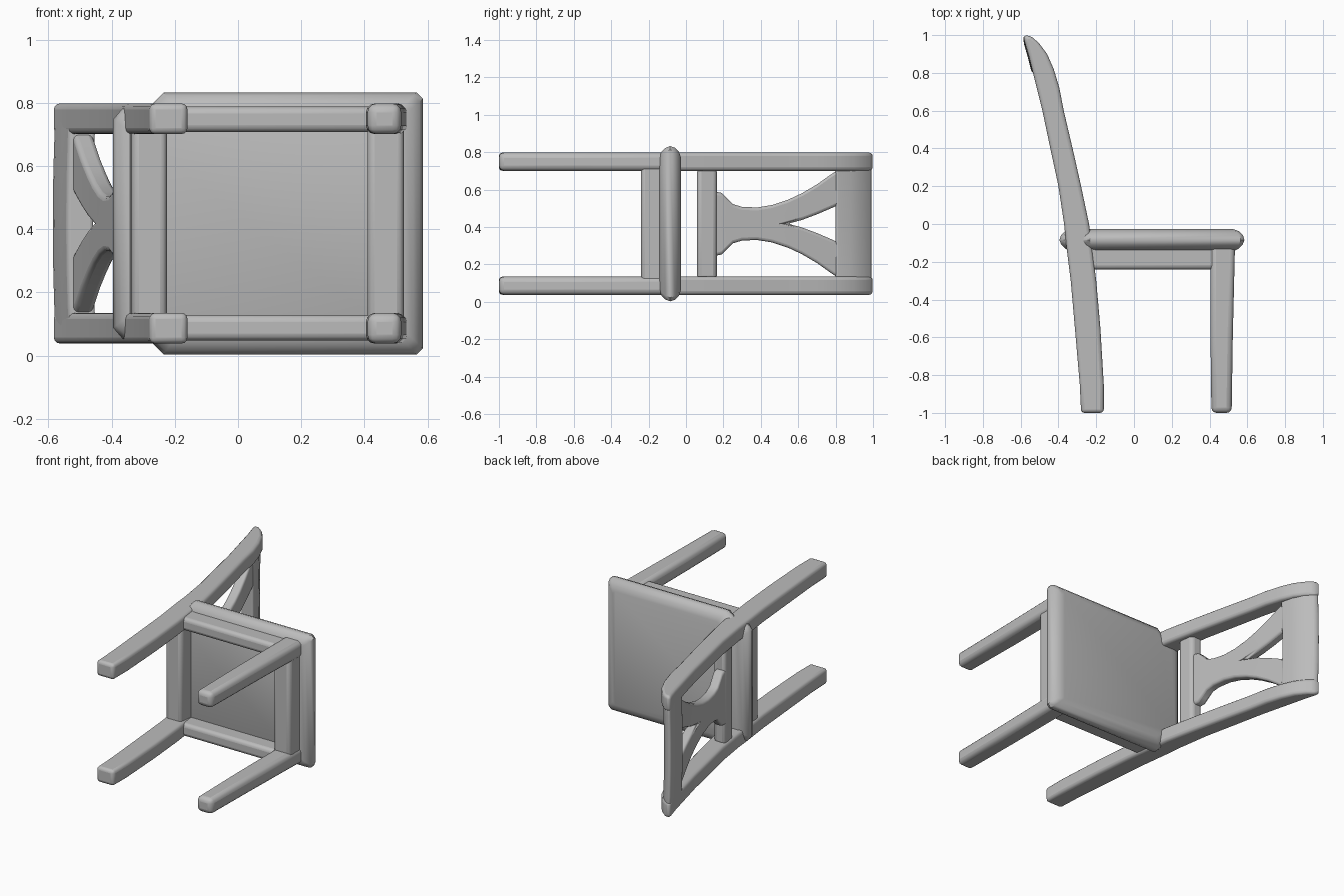
import bpy, bmesh, math

if "Cube" in bpy.data.objects:
    bpy.data.objects.remove(bpy.data.objects["Cube"])

C = 0.418  # height of the chair's symmetry plane (chair lies on its side)

grey = bpy.data.materials.new("grey")
grey.diffuse_color = (0.5, 0.5, 0.5, 1)
grey.use_nodes = True
grey.node_tree.nodes["Principled BSDF"].inputs["Base Color"].default_value = grey.diffuse_color


def finish(name, bm, bevel):
    bmesh.ops.recalc_face_normals(bm, faces=bm.faces)
    me = bpy.data.meshes.new(name)
    bm.to_mesh(me)
    bm.free()
    me.materials.append(grey)
    ob = bpy.data.objects.new(name, me)
    ob.location.z = C
    bpy.context.collection.objects.link(ob)
    if bevel:
        m = ob.modifiers.new("round", 'BEVEL')
        m.width, m.segments, m.limit_method = bevel, 3, 'ANGLE'
        m.angle_limit = math.radians(35)
    bpy.ops.object.select_all(action='DESELECT')
    ob.select_set(True)
    bpy.context.view_layer.objects.active = ob
    bpy.ops.object.shade_smooth_by_angle(angle=math.radians(40))
    return ob


def skin(bm, rings):
    """Join equal rings of points into a closed solid."""
    vs = [[bm.verts.new(p) for p in r] for r in rings]
    n = len(vs[0])
    for a, b in zip(vs, vs[1:]):
        for i in range(n):
            j = (i + 1) % n
            bm.faces.new((a[i], a[j], b[j], b[i]))
    bm.faces.new(vs[0][::-1])
    bm.faces.new(vs[-1])


def bar(name, stations, z0, z1, bevel=0.022):
    """Bar running along y; stations are (y, rear x, front x)."""
    bm = bmesh.new()
    skin(bm, [[(a, y, z0), (b, y, z0), (b, y, z1), (a, y, z1)]
              for y, a, b in stations])
    return finish(name, bm, bevel)


def rear(y):
    """Rear surface of the reclined back."""
    pts = [(0, -0.37), (0.2, -0.40), (0.6, -0.485), (0.85, -0.545), (1, -0.588)]
    for (y0, x0), (y1, x1) in zip(pts, pts[1:]):
        if y <= y1:
            return x0 + (x1 - x0) * (y - y0) / (y1 - y0)
    return pts[-1][1]


# Legs and back posts, one of each per side
post = [(-1, -0.28, -0.16), (-0.85, -0.287, -0.16), (-0.55, -0.313, -0.178),
        (-0.3, -0.335, -0.2), (-0.1, -0.36, -0.225), (0, -0.37, -0.238),
        (0.2, -0.40, -0.28), (0.4, -0.443, -0.325), (0.6, -0.485, -0.372),
        (0.72, -0.515, -0.395), (0.82, -0.54, -0.425), (0.9, -0.56, -0.46),
        (0.96, -0.578, -0.505), (0.998, -0.588, -0.55)]
front = [(-1, 0.41, 0.517), (-0.6, 0.405, 0.523), (-0.1, 0.405, 0.535)]
for s, side in ((-1, "right"), (1, "left")):
    lo, hi = sorted((s * 0.283, s * 0.38))
    bar("back_post_" + side, post, lo, hi)
    bar("front_leg_" + side, front, lo, hi, 0.028)
    lo, hi = sorted((s * 0.29, s * 0.37))
    bar("side_apron_" + side, [(-0.24, -0.25, 0.45), (-0.09, -0.25, 0.45)], lo, hi)

# Front and back aprons
bar("front_apron", [(-0.24, 0.41, 0.525), (-0.09, 0.41, 0.525)], -0.32, 0.32)
bar("back_apron", [(-0.24, -0.335, -0.225), (-0.09, -0.345, -0.225)], -0.32, 0.32)

# Seat with rounded rim, narrowing around the back posts
half = [(0.565, 0.415), (-0.235, 0.415), (-0.275, 0.375),
        (-0.365, 0.365), (-0.395, 0.33)]
outline = [(0.585, -0.395)] + [(x, -z) for x, z in half] + \
          [(x, z) for x, z in half[::-1]] + [(0.585, 0.395)]
bm = bmesh.new()
layers = [(-0.142, 0.055), (-0.13, 0.03), (-0.11, 0.01), (-0.085, 0),
          (-0.06, 0.008), (-0.038, 0.03), (-0.027, 0.06)]
skin(bm, [[(0.095 + (x - 0.095) * (1 - d / 0.49), y, z * (1 - d / 0.415))
           for x, z in outline] for y, d in layers])
finish("seat", bm, 0)

# Lower cross rail of the back
bar("lower_back_rail", [(0.06, rear(0.06) + 0.01, rear(0.06) + 0.09),
                        (0.165, rear(0.165) + 0.01, rear(0.165) + 0.09)],
    -0.3, 0.3)

# Top rail, bowed slightly to the rear
section = [(0.80, 0.0, 0.085), (0.88, 0.0, 0.085), (0.95, 0.0, 0.068), (0.993, 0.006, 0.035)]
bm = bmesh.new()
rings = []
for i in range(9):
    t = -1 + i / 4
    bow = 0.008 * (1 - t * t)
    loop = [(rear(y) + a - bow, y) for y, a, b in section]
    loop += [(rear(y) + b - bow, y) for y, a, b in section[::-1]]
    rings.append([(x, y, t * 0.34) for x, y in loop])
skin(bm, rings)
finish("top_rail", bm, 0.012)

# Splat: flared foot, narrow waist and two curved arms; (y, inner, outer)
splat = [(0.14, 0, 0.175), (0.19, 0, 0.165), (0.215, 0, 0.14), (0.25, 0, 0.105),
         (0.30, 0, 0.09), (0.38, 0, 0.087), (0.46, 0, 0.1), (0.545, 0, 0.128),
         (0.62, 0.02, 0.163), (0.7, 0.05, 0.21), (0.77, 0.08, 0.26),
         (0.83, 0.107, 0.30)]
bm = bmesh.new()
for s in (-1, 1):
    skin(bm, [[(rear(y) + 0.012, y, s * a), (rear(y) + 0.075, y, s * a),
               (rear(y) + 0.075, y, s * b), (rear(y) + 0.012, y, s * b)]
              for y, a, b in splat])
middle = [f for f in bm.faces if all(abs(v.co.z) < 1e-5 for v in f.verts)]
bmesh.ops.delete(bm, geom=middle, context='FACES')
bmesh.ops.remove_doubles(bm, verts=bm.verts, dist=1e-4)
finish("splat", bm, 0.015)
